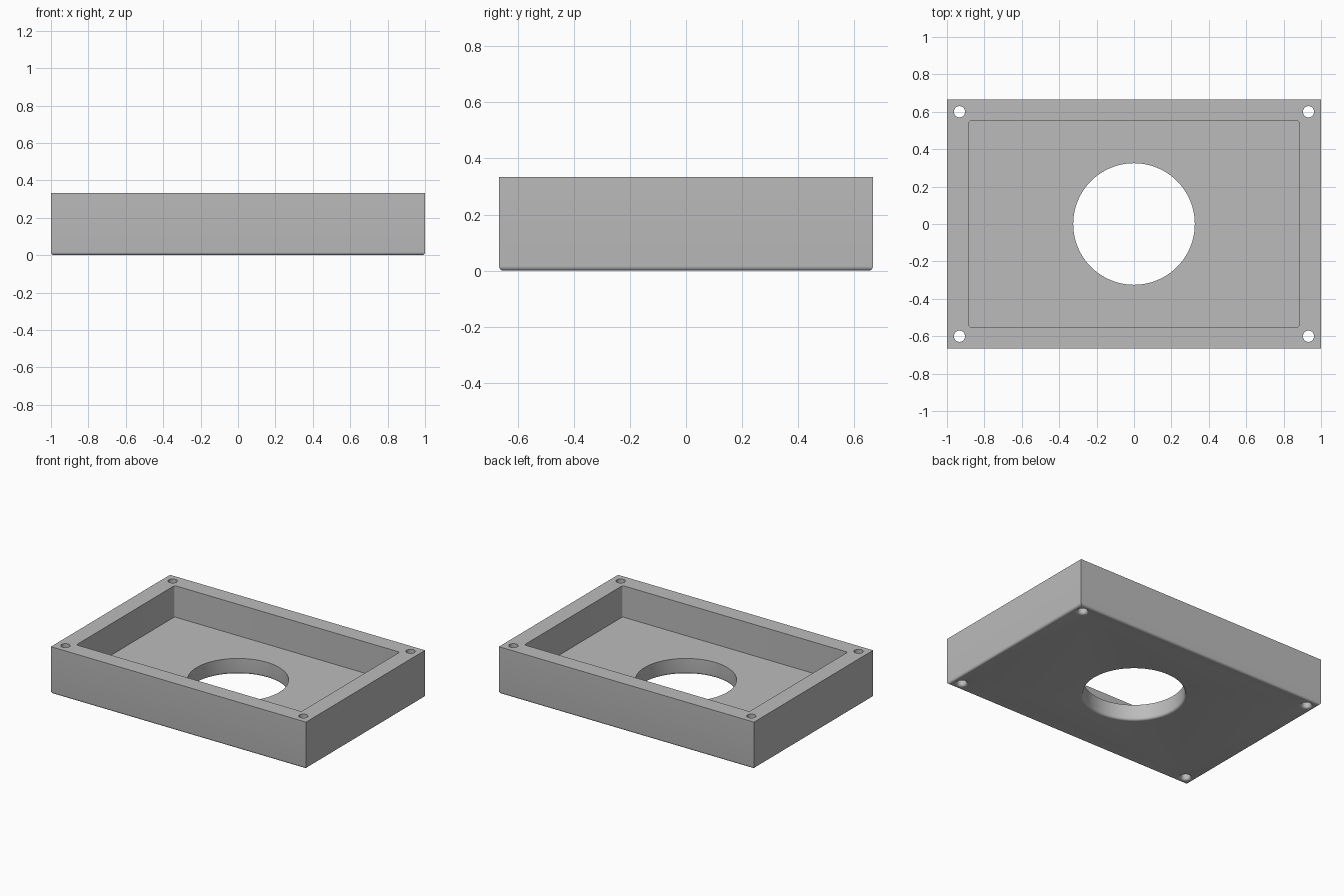
import bpy, bmesh, math
from mathutils import Matrix, Vector

cube = bpy.data.objects.get("Cube")
if cube:
    bpy.data.objects.remove(cube, do_unlink=True)

LENGTH, WIDTH, HEIGHT = 2.0, 4 / 3, 1 / 3
FLOOR, FILLET = 0.111, 0.0167

grey = bpy.data.materials.new("plain grey")
grey.use_nodes = True
colour = (0.5, 0.5, 0.5, 1)
grey.diffuse_color = colour
grey.node_tree.nodes["Principled BSDF"].inputs["Base Color"].default_value = colour


def finish(bm, name):
    bmesh.ops.recalc_face_normals(bm, faces=bm.faces)
    mesh = bpy.data.meshes.new(name)
    bm.to_mesh(mesh)
    bm.free()
    mesh.materials.append(grey)
    obj = bpy.data.objects.new(name, mesh)
    bpy.context.collection.objects.link(obj)
    return obj


def rounded_box(name, x, y, z0, z1, radius, pick):
    """Box whose edges chosen by pick(edge) are rounded."""
    bm = bmesh.new()
    bmesh.ops.create_cube(bm, size=1, matrix=Matrix.Translation((0, 0, (z0 + z1) / 2))
                          @ Matrix.Diagonal((x, y, z1 - z0, 1)))
    bmesh.ops.bevel(bm, geom=[e for e in bm.edges if pick(e)], offset=radius,
                    segments=6, profile=0.5, affect='EDGES')
    return finish(bm, name)


def hole_cutter(name, x, y, radius, sides):
    """Round cutter that flares out to a fillet at the underside."""
    profile = [(0, -0.1), (radius + FILLET, -0.1)]
    for i in range(7):
        a = math.pi / 2 * i / 6
        profile.append((radius + FILLET * (1 - math.sin(a)), FILLET * (1 - math.cos(a))))
    profile += [(radius, 0.5), (0, 0.5)]
    bm = bmesh.new()
    verts = [bm.verts.new((r, 0, z)) for r, z in profile]
    edges = [bm.edges.new(pair) for pair in zip(verts, verts[1:])]
    bmesh.ops.spin(bm, geom=verts + edges, cent=(0, 0, 0), axis=(0, 0, 1),
                   angle=math.tau, steps=sides)
    bmesh.ops.remove_doubles(bm, verts=bm.verts, dist=1e-5)
    bmesh.ops.translate(bm, verts=bm.verts, vec=Vector((x, y, 0)))
    return finish(bm, name)


# Tray body, rounded along the underside
tray = rounded_box("tray", LENGTH, WIDTH, 0, HEIGHT, FILLET,
                   lambda e: all(v.co.z < 0.01 for v in e.verts))

# Pocket, central opening and four corner screw holes
cutters = [rounded_box("pocket_cutter", 1.765, 1.1, FLOOR, 0.5, 0.01,
                       lambda e: abs(e.verts[0].co.z - e.verts[1].co.z) > 0.1),
           hole_cutter("opening_cutter", 0, 0, 0.325, 96)]
for sx in (-1, 1):
    for sy in (-1, 1):
        cutters.append(hole_cutter("screw_hole_cutter", sx * 0.933, sy * 0.6, 0.03, 32))

for cutter in cutters:
    cutter.hide_render = True
    cutter.hide_set(True)
    cut = tray.modifiers.new(cutter.name, 'BOOLEAN')
    cut.operation = 'DIFFERENCE'
    cut.solver = 'EXACT'
    cut.object = cutter

# Bake the cuts, then remove the cutters
bpy.context.view_layer.objects.active = tray
tray.select_set(True)
for cut in list(tray.modifiers):
    bpy.ops.object.modifier_apply(modifier=cut.name)
for cutter in cutters:
    bpy.data.objects.remove(cutter, do_unlink=True)

bpy.ops.object.shade_smooth_by_angle(angle=math.radians(30))
